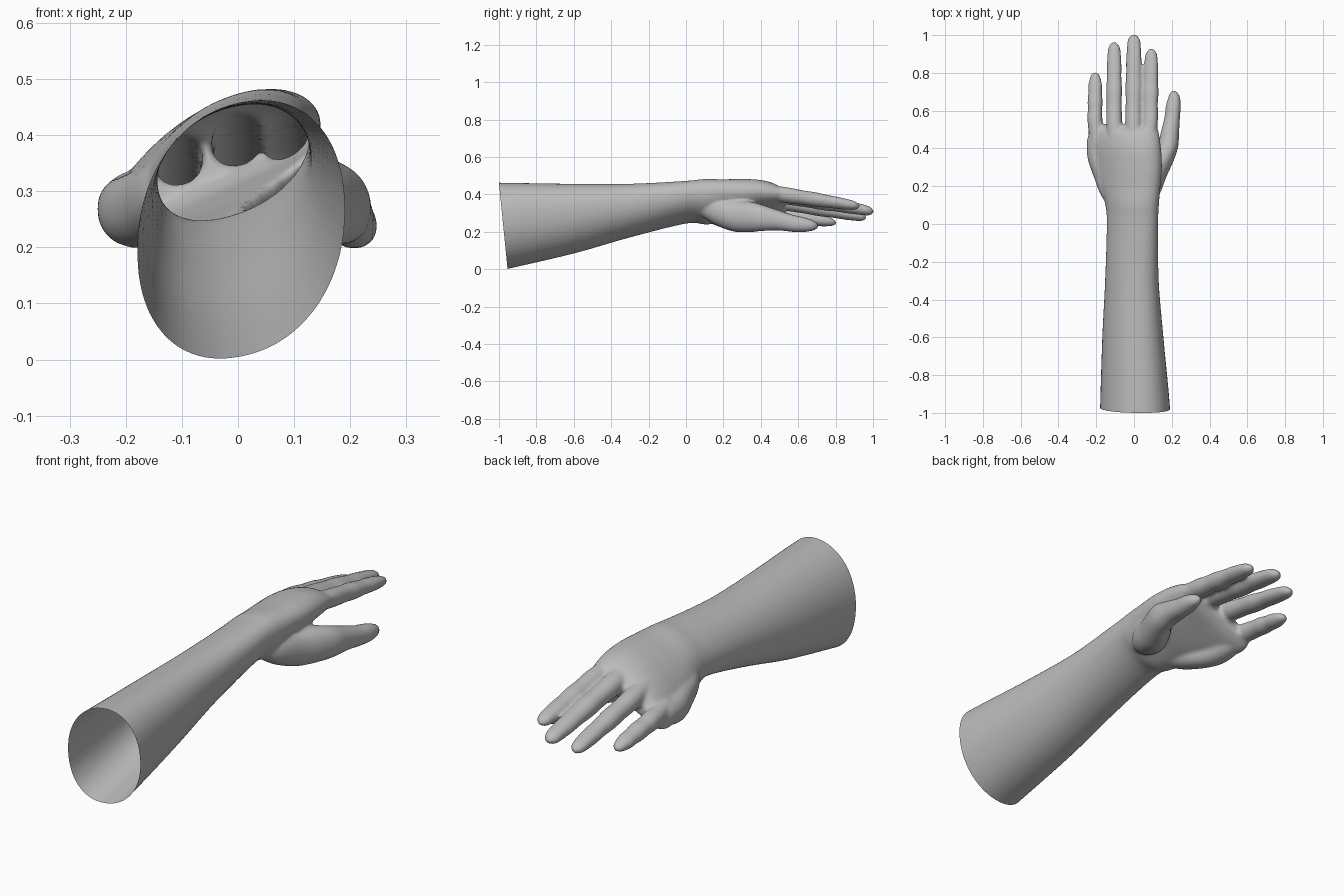
import bpy, bmesh, math
from mathutils import Vector

SIDES = 40


def spline(rows, steps=6):
    """Catmull-Rom interpolation of station rows of any length."""
    rows = [Vector(r) for r in rows]
    pts = [rows[0] * 2 - rows[1]] + rows + [rows[-1] * 2 - rows[-2]]
    out = []
    for i in range(1, len(pts) - 2):
        p0, p1, p2, p3 = pts[i - 1:i + 3]
        for s in range(steps):
            t = s / steps
            out.append(0.5 * (2 * p1 + (p2 - p0) * t
                              + (2 * p0 - 5 * p1 + 4 * p2 - p3) * t ** 2
                              + (3 * p1 - p0 - 3 * p2 + p3) * t ** 3))
    return out + [rows[-1]]


def loft(bm, rows):
    """Closed tube along y. Row: y, centre x, centre z, half width, half height, tilt, arch."""
    rings = []
    for y, cx, cz, a, c, tilt, arch in spline(rows):
        ring = []
        for i in range(SIDES):
            w = 2 * math.pi * i / SIDES
            u = max(a, 0.002) * math.copysign(abs(math.cos(w)) ** 0.93, math.cos(w))
            v = max(c, 0.002) * math.copysign(abs(math.sin(w)) ** 0.93, math.sin(w))
            ring.append(bm.verts.new((cx + u, y, cz + v + tilt * u - arch * u * u)))
        rings.append(ring)
    for r, q in zip(rings, rings[1:]):
        for i in range(SIDES):
            j = (i + 1) % SIDES
            bm.faces.new((r[i], r[j], q[j], q[i]))
    bm.faces.new(rings[0])
    bm.faces.new(rings[-1][::-1])


def finger(bm, root, knuckle, tip, r):
    """Tapered finger with slightly swollen joints and a rounded tip."""
    root, knuckle, tip = Vector(root), Vector(knuckle), Vector(tip)
    span = tip - knuckle
    rows = [(root, 0.9, 1.0), (knuckle, 1.0, 1.0)]
    for f, w, h in ((0.22, 0.95, 0.92), (0.38, 1.0, 0.93), (0.55, 0.92, 0.8),
                    (0.7, 0.93, 0.76)):
        rows.append((knuckle + span * f, w, h))
    unit = span.normalized()
    for back, w, h in ((0.045, 0.8, 0.62), (0.018, 0.6, 0.46), (0.005, 0.32, 0.26),
                       (0.0, 0.06, 0.06)):
        rows.append((tip - unit * back, w, h))
    loft(bm, [(p.y, p.x, p.z, r * w, r * h, 0.1, 0) for p, w, h in rows])


bm = bmesh.new()

# Forearm, wrist and palm
loft(bm, [
    (-1.10, 0.005, 0.217, 0.188, 0.244, 0.20, 0),
    (-0.95, 0.005, 0.232, 0.184, 0.226, 0.20, 0),
    (-0.60, -0.006, 0.270, 0.162, 0.182, 0.22, 0),
    (-0.30, -0.011, 0.313, 0.142, 0.138, 0.25, 0),
    (0.00, -0.008, 0.358, 0.136, 0.105, 0.30, 0),
    (0.10, -0.010, 0.361, 0.142, 0.110, 0.33, 0.1),
    (0.20, -0.020, 0.364, 0.160, 0.100, 0.38, 0.4),
    (0.30, -0.030, 0.367, 0.178, 0.095, 0.42, 0.8),
    (0.40, -0.045, 0.367, 0.188, 0.086, 0.45, 1.0),
    (0.48, -0.055, 0.360, 0.187, 0.068, 0.45, 1.0),
    (0.525, -0.055, 0.352, 0.174, 0.035, 0.45, 1.0),
])

# Heel of the palm on the little finger side
loft(bm, [(y, x, z, r, r, 0, 0) for y, x, z, r in (
    (0.08, -0.08, 0.315, 0.02), (0.14, -0.11, 0.30, 0.058), (0.25, -0.145, 0.275, 0.068),
    (0.35, -0.18, 0.265, 0.066), (0.44, -0.195, 0.272, 0.054), (0.50, -0.20, 0.28, 0.03))])

# Four fingers
finger(bm, (-0.195, 0.42, 0.295), (-0.207, 0.55, 0.284), (-0.205, 0.805, 0.248), 0.040)
finger(bm, (-0.100, 0.42, 0.370), (-0.105, 0.55, 0.352), (-0.105, 0.965, 0.275), 0.042)
finger(bm, (-0.003, 0.42, 0.408), (-0.003, 0.55, 0.388), (0.000, 1.005, 0.307), 0.044)
finger(bm, (0.075, 0.42, 0.412), (0.085, 0.55, 0.394), (0.092, 0.930, 0.336), 0.042)

# Thumb with its fleshy base
loft(bm, [(y, x, z, r, h, 0, 0) for y, x, z, r, h in (
    (0.08, 0.05, 0.32, 0.03, 0.03), (0.15, 0.07, 0.31, 0.062, 0.07),
    (0.25, 0.10, 0.287, 0.072, 0.085), (0.34, 0.142, 0.28, 0.070, 0.082),
    (0.41, 0.178, 0.274, 0.056, 0.070), (0.49, 0.191, 0.262, 0.048, 0.055),
    (0.57, 0.203, 0.245, 0.041, 0.046), (0.62, 0.208, 0.239, 0.040, 0.041),
    (0.66, 0.212, 0.235, 0.034, 0.033), (0.69, 0.212, 0.232, 0.024, 0.023),
    (0.705, 0.211, 0.231, 0.010, 0.010), (0.71, 0.211, 0.231, 0.002, 0.002))])

bmesh.ops.recalc_face_normals(bm, faces=bm.faces[:])
mesh = bpy.data.meshes.new("arm_with_hand")
bm.to_mesh(mesh)
bm.free()
arm = bpy.data.objects.new("arm_with_hand", mesh)
bpy.context.collection.objects.link(arm)

# Fuse the parts into one skin and soften the joins
fuse = arm.modifiers.new("fuse", 'REMESH')
fuse.mode = 'VOXEL'
fuse.voxel_size = 0.008
soften = arm.modifiers.new("soften", 'SMOOTH')
soften.factor = 0.5
soften.iterations = 8
bpy.context.view_layer.update()
skin = bpy.data.meshes.new_from_object(arm.evaluated_get(bpy.context.evaluated_depsgraph_get()))
arm.modifiers.clear()
arm.data = skin

# Slanted open cut at the elbow end
bm = bmesh.new()
bm.from_mesh(skin)
bmesh.ops.bisect_plane(bm, geom=bm.verts[:] + bm.edges[:] + bm.faces[:], dist=1e-5,
                       plane_co=(0, -1.0, 0.46), plane_no=(0, -1, -0.1), clear_outer=True)
for f in bm.faces:
    f.smooth = True
bm.to_mesh(skin)
bm.free()

grey = bpy.data.materials.new("plain_grey")
grey.diffuse_color = (0.5, 0.5, 0.5, 1)
skin.materials.clear()
skin.materials.append(grey)
